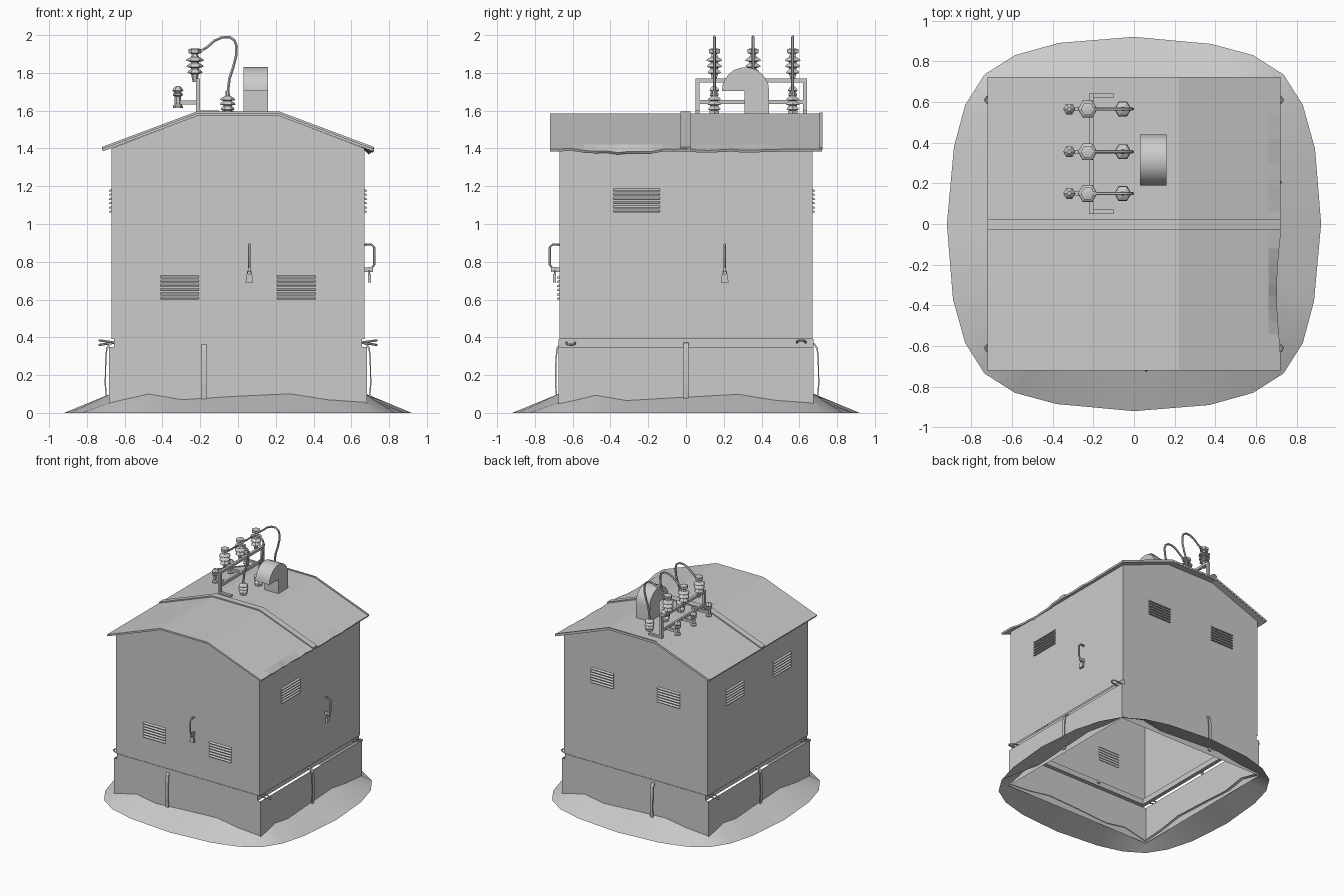
import bpy, bmesh, math
from mathutils import Matrix, Vector

if "Cube" in bpy.data.objects:
    bpy.data.objects.remove(bpy.data.objects["Cube"])


def finish(name, bm, mat=None, smooth=False, recalc=True):
    if mat:
        bm.transform(mat)
    if recalc:
        bmesh.ops.recalc_face_normals(bm, faces=bm.faces[:])
    me = bpy.data.meshes.new(name)
    bm.to_mesh(me)
    bm.free()
    ob = bpy.data.objects.new(name, me)
    bpy.context.collection.objects.link(ob)
    if smooth:
        bpy.ops.object.select_all(action='DESELECT')
        ob.select_set(True)
        bpy.context.view_layer.objects.active = ob
        bpy.ops.object.shade_smooth_by_angle(angle=math.radians(40))
    return ob


def prism(name, pts, axis, a, b, mat=None, drop=None, smooth=False):
    """Extrude a 2D profile along x, y or z; drop removes faces pointing that way."""
    def place(p, t):
        return {'x': (t, p[0], p[1]), 'y': (p[0], t, p[1]), 'z': (p[0], p[1], t)}[axis]
    bm = bmesh.new()
    va = [bm.verts.new(place(p, a)) for p in pts]
    vb = [bm.verts.new(place(p, b)) for p in pts]
    bm.faces.new(va)
    bm.faces.new(vb[::-1])
    for i in range(len(pts)):
        j = (i + 1) % len(pts)
        bm.faces.new((va[i], vb[i], vb[j], va[j]))
    bmesh.ops.recalc_face_normals(bm, faces=bm.faces[:])
    if drop:
        gone = [f for f in bm.faces for d in drop if f.normal.dot(Vector(d)) > 0.99]
        bmesh.ops.delete(bm, geom=gone, context='FACES')
    return finish(name, bm, mat, smooth, recalc=False)


def box(name, x0, x1, y0, y1, z0, z1, mat=None, drop=None):
    return prism(name, [(x0, y0), (x1, y0), (x1, y1), (x0, y1)], 'z', z0, z1, mat, drop)


def lathe(name, prof, x, y, sides=6):
    bm = bmesh.new()
    rings = [[bm.verts.new((x + r * math.cos(k * math.tau / sides),
                            y + r * math.sin(k * math.tau / sides), z))
              for k in range(sides)] for r, z in prof]
    for lo, hi in zip(rings, rings[1:]):
        for k in range(sides):
            n = (k + 1) % sides
            bm.faces.new((lo[k], lo[n], hi[n], hi[k]))
    bm.faces.new(rings[0][::-1])
    bm.faces.new(rings[-1])
    return finish(name, bm)


def tube(name, pts, r, mat=None, sides=6):
    pts = [Vector(p) for p in pts]
    bm = bmesh.new()
    rings = []
    for i, p in enumerate(pts):
        t = (pts[min(i + 1, len(pts) - 1)] - pts[max(i - 1, 0)]).normalized()
        # all tubes lie close to a plane, so pick a side axis away from the path
        ref = (pts[0] - pts[-1]).cross(pts[len(pts) // 2] - pts[0]).normalized()
        v = t.cross(ref).normalized()
        rings.append([bm.verts.new(p + r * (math.cos(k * math.tau / sides) * ref
                                            + math.sin(k * math.tau / sides) * v)) for k in range(sides)])
    for lo, hi in zip(rings, rings[1:]):
        for k in range(sides):
            n = (k + 1) % sides
            bm.faces.new((lo[k], lo[n], hi[n], hi[k]))
    bm.faces.new(rings[0])
    bm.faces.new(rings[-1])
    return finish(name, bm, mat, smooth=True)


# wall matrices: parts are laid out on the front wall, then turned onto each side
WALL = {n: Matrix.Rotation(math.radians(a), 4, 'Z')
        for n, a in (('front', 0), ('right', 90), ('back', 180), ('left', 270))}
UP, DOWN = (0, 0, 1), (0, 0, -1)

# earth mound: ring from rounded outline up to the plinth walls
octant = [(0.92, 0), (0.89, 0.37), (0.83, 0.585), (0.735, 0.735), (0.585, 0.83), (0.38, 0.885)]
outer = [WALL[n] @ Vector((x, y, 0)) for n in ('front', 'right', 'back', 'left') for x, y in octant]
bm = bmesh.new()
vo, vi = [], []
for i, p in enumerate(outer):
    q = p * (0.67 / max(abs(p.x), abs(p.y)))
    q.z = 0.058 if i % 6 == 3 else 0.088 + 0.018 * math.sin(i * 2.1)
    vo.append(bm.verts.new(p))
    vi.append(bm.verts.new(q))
for i in range(len(outer)):
    j = (i + 1) % len(outer)
    bm.faces.new((vo[i], vo[j], vi[j], vi[i]))
finish('earth_mound', bm, smooth=True, recalc=False)

# plinth, sill frame and hollow cabin
box('plinth', -0.684, 0.684, -0.674, 0.674, 0.04, 0.35, drop=(UP, DOWN))
for s in (-1, 1):
    y0, y1 = sorted((s * 0.674, s * 0.64))
    box('sill_long', -0.655, 0.655, y0, y1, 0.347, 0.392)
    x0, x1 = sorted((s * 0.657, s * 0.625))
    box('sill_side', x0, x1, -0.672, 0.672, 0.347, 0.392)
prism('cabin_walls', [(-0.67, 0.39), (0.67, 0.39), (0.67, 1.40), (0.22, 1.571), (-0.22, 1.571), (-0.67, 1.40)],
      'y', -0.67, 0.67, drop=(DOWN,))


# roof sheets with a dented eave on the right
def roof(name, ys, lift, dent):
    cols = [(-0.72, 1.398), (-0.22, 1.585), (0.22, 1.585), (0.66, 1.42), (0.72, 1.398)]
    bm = bmesh.new()
    grid = []
    for y in ys:
        row = []
        for k, (x, z) in enumerate(cols):
            if dent and k == 4:
                if -0.62 < y < -0.06:
                    d = math.sin((y + 0.62) / 0.56 * math.pi)
                    x, z = x - 0.018 * d, z - 0.016 * d + 0.004 * math.sin(y * 40)
                elif 0.05 < y < 0.5:
                    z -= 0.008 * abs(math.sin(y * 14))
            row.append(bm.verts.new((x, y, z + lift)))
        grid.append(row)
    for a, b in zip(grid, grid[1:]):
        for k in range(4):
            bm.faces.new((a[k], a[k + 1], b[k + 1], b[k]))
    ob = finish(name, bm, recalc=False)
    m = ob.modifiers.new('thickness', 'SOLIDIFY')
    m.thickness = 0.014
    m.offset = -1


roof('roof_sheet', [-0.72 + 0.06 * i for i in range(25)], 0, True)
roof('roof_seam_cap', [-0.028, 0.025], 0.01, False)
roof('roof_back_verge', [0.708, 0.722], 0.006, False)

# louvre vents: six wedge slats each
for wall, u, w, z in (('front', -0.308, 0.205, 0.60), ('front', 0.308, 0.205, 0.60), ('right', -0.26, 0.245, 1.06),
                      ('back', -0.31, 0.21, 1.06), ('back', 0.31, 0.21, 1.06),
                      ('left', -0.31, 0.23, 1.06), ('left', 0.32, 0.23, 1.06)):
    for i in range(6):
        b = z + i * 0.0225
        prism('vent_slat', [(-0.665, b), (-0.682, b), (-0.683, b + 0.006), (-0.665, b + 0.018)],
              'x', u - w / 2, u + w / 2, WALL[wall])

# door handles with padlocks
for wall, u in (('front', 0.06), ('right', 0.205)):
    m = WALL[wall]
    tube('door_handle', [(u, -0.66, 0.89), (u, -0.705, 0.892), (u, -0.721, 0.878), (u, -0.721, 0.785),
                         (u, -0.708, 0.766), (u, -0.66, 0.764)], 0.007, m)
    box('handle_hasp', u - 0.007, u + 0.007, -0.715, -0.665, 0.745, 0.77, m)
    tube('padlock_shackle', [(u - 0.01, -0.695, 0.725), (u - 0.009, -0.695, 0.75), (u, -0.695, 0.757),
                             (u + 0.009, -0.695, 0.75), (u + 0.01, -0.695, 0.725)], 0.004, m)
    prism('padlock_body', [(u - 0.02, 0.69), (u + 0.02, 0.69), (u + 0.015, 0.735), (u - 0.015, 0.735)],
          'y', -0.703, -0.687, m)

# earthing straps from the sill to the ground
for wall, u, d in (('front', -0.18, 0.012), ('right', 0, 0), ('back', 0.17, 0), ('left', 0, 0)):
    line = [(-0.65, 0.375), (-0.68, 0.37), (-0.698, 0.345), (-0.704, 0.28), (-0.706, 0.15), (-0.698, 0.06)]
    inner = [(y + 0.007, z - (0.007 if i < 3 else 0)) for i, (y, z) in enumerate(line)]
    prism('earth_strap', [(y + d, z) for y, z in line + inner[::-1]], 'x', u - 0.013, u + 0.013, WALL[wall])

# lifting hooks at the sill corners
for wall in ('right', 'left'):
    for u in (-0.61, 0.61):
        s = 1 if u > 0 else -1
        tube('lifting_hook', [(u + 0.022 * a, -0.65 - b, 0.372 + s * b * 0.14) for a, b in
                              ((-1, 0), (-1, 0.05), (-0.7, 0.072), (0, 0.083), (0.7, 0.072), (1, 0.05), (1, 0))],
             0.006, WALL[wall])

# roof ventilator cowl
arc = [(0.315 + 0.125 * math.cos(a), 1.705 + 0.125 * math.sin(a)) for a in [math.pi * i / 12 for i in range(13)]]
prism('vent_cowl', [(0.31, 1.575), (0.44, 1.575)] + arc + [(0.31, 1.705)], 'x', 0.03, 0.16, smooth=True)

# insulator support frame
for y in (0.06, 0.63):
    box('frame_post', -0.222, -0.2, y - 0.011, y + 0.011, 1.575, 1.77)
    box('frame_foot', -0.222, -0.1, y - 0.011, y + 0.011, 1.583, 1.6)
box('frame_top_bar', -0.222, -0.2, 0.05, 0.64, 1.75, 1.77)
box('frame_low_bar', -0.222, -0.206, 0.05, 0.64, 1.635, 1.657)

for y in (0.15, 0.355, 0.565):
    # tall insulator on the top bar
    prof = [(0.012, 1.752), (0.02, 1.79)]
    for z, r in ((1.80, 0.04), (1.832, 0.046), (1.864, 0.048)):
        prof += [(0.022, z - 0.006), (r, z), (r * 0.9, z + 0.009), (0.022, z + 0.02)]
    prof += [(0.016, 1.9), (0.034, 1.905), (0.034, 1.926), (0.012, 1.93)]
    lathe('tall_insulator', prof, -0.228, y)
    box('cable_clamp', -0.225, -0.185, y - 0.01, y + 0.01, 1.912, 1.926)
    # roof bushing
    prof = [(0.03, 1.58), (0.03, 1.60)]
    for z, r in ((1.606, 0.038), (1.632, 0.042), (1.656, 0.04)):
        prof += [(0.022, z - 0.004), (r, z), (r * 0.9, z + 0.009), (0.022, z + 0.018)]
    prof += [(0.012, 1.678), (0.01, 1.705)]
    lathe('roof_bushing', prof, -0.055, y)
    # spool insulator on a side arm
    lathe('spool_insulator', [(0.026, 1.615), (0.026, 1.625), (0.017, 1.635), (0.017, 1.675), (0.027, 1.682),
                              (0.025, 1.69), (0.017, 1.695), (0.03, 1.708), (0.02, 1.722), (0.01, 1.73)], -0.318, y)
    box('spool_arm', -0.318, -0.21, y - 0.009, y + 0.009, 1.633, 1.655)
    # jumper cable
    tube('jumper_cable', [(x, y, z) for x, z in
                          ((-0.195, 1.918), (-0.165, 1.935), (-0.125, 1.97), (-0.085, 1.988), (-0.045, 1.99),
                           (-0.018, 1.972), (-0.008, 1.94), (-0.01, 1.89), (-0.025, 1.83), (-0.045, 1.77),
                           (-0.055, 1.69))], 0.008)
